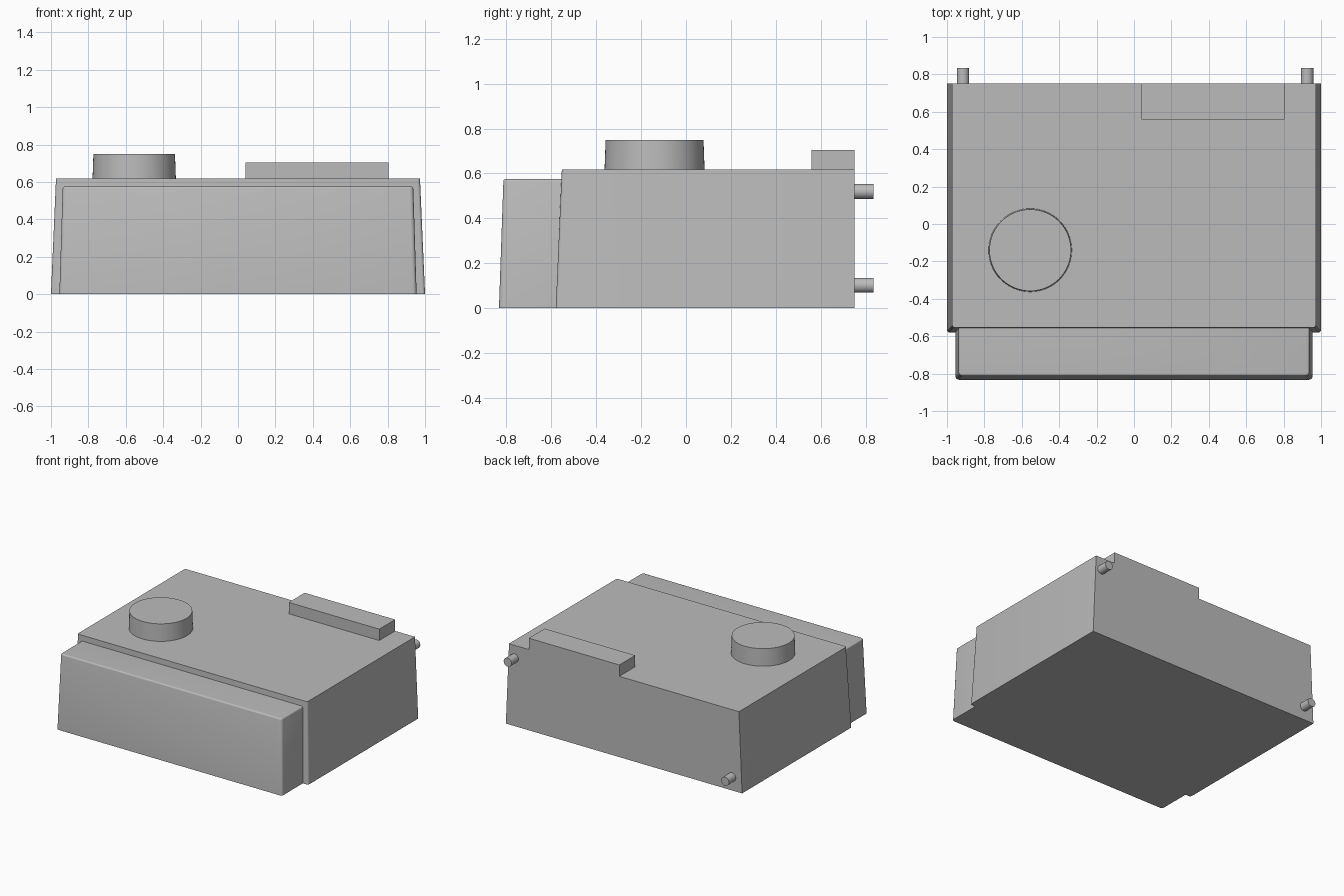
import bpy
import bmesh
from math import radians
from mathutils import Matrix

if "Cube" in bpy.data.objects:
    bpy.data.objects.remove(bpy.data.objects["Cube"])

grey = bpy.data.materials.new("plain_grey")
grey.use_nodes = True
colour = (0.5, 0.5, 0.5, 1)
grey.diffuse_color = colour
grey.node_tree.nodes["Principled BSDF"].inputs["Base Color"].default_value = colour


def finish(name, bm):
    bmesh.ops.recalc_face_normals(bm, faces=bm.faces)
    mesh = bpy.data.meshes.new(name)
    bm.to_mesh(mesh)
    bm.free()
    mesh.materials.append(grey)
    obj = bpy.data.objects.new(name, mesh)
    bpy.context.collection.objects.link(obj)
    bpy.ops.object.select_all(action="DESELECT")
    obj.select_set(True)
    bpy.context.view_layer.objects.active = obj
    bpy.ops.object.shade_smooth_by_angle(angle=radians(30))


def drafted_box(name, x, y_front, y_back, height, draft_x, draft_y, corner=0, rim=0):
    """Box whose sides and front lean inward, with an upright back."""
    bm = bmesh.new()
    bmesh.ops.create_cube(bm, size=1)
    for v in bm.verts:
        top = v.co.z > 0
        side = 1 if v.co.x > 0 else -1
        v.co.x = side * (x - draft_x * top)
        v.co.y = y_back if v.co.y > 0 else y_front + draft_y * top
        v.co.z = height * top
    if corner:
        edges = [e for e in bm.edges
                 if abs(e.verts[0].co.z - e.verts[1].co.z) > height / 2
                 and max(v.co.y for v in e.verts) < y_back - 0.01]
        bmesh.ops.bevel(bm, geom=edges, offset=corner, segments=4,
                        profile=0.5, affect="EDGES")
    if rim:
        edges = [e for e in bm.edges
                 if all(v.co.z > height - 0.001 for v in e.verts)
                 and not all(v.co.y > y_back - 0.001 for v in e.verts)]
        bmesh.ops.bevel(bm, geom=edges, offset=rim, segments=3,
                        profile=0.5, affect="EDGES")
    finish(name, bm)


def cylinder(name, centre, r_base, r_top, depth, along_y=False):
    bm = bmesh.new()
    turn = Matrix.Rotation(radians(-90), 4, "X") if along_y else Matrix()
    bmesh.ops.create_cone(bm, cap_ends=True, segments=64, radius1=r_base,
                          radius2=r_top, depth=depth,
                          matrix=Matrix.Translation(centre) @ turn)
    finish(name, bm)


# Main housing and the lower front section
drafted_box("main_body", 1.0, -0.58, 0.75, 0.618, 0.027, 0.027, corner=0.015)
drafted_box("front_section", 0.955, -0.833, -0.54, 0.575, 0.018, 0.02,
            corner=0.02, rim=0.01)

# Round dial on the top
cylinder("top_dial", (-0.555, -0.14, 0.68), 0.223, 0.218, 0.14)

# Raised block flush with the back
bm = bmesh.new()
bmesh.ops.create_cube(bm, size=1, matrix=Matrix.Translation((0.422, 0.654, 0.655))
                      @ Matrix.Diagonal((0.766, 0.192, 0.1, 1)))
finish("rear_block", bm)

# Locating pegs at opposite corners of the back
for name, x, z in (("upper_peg", 0.926, 0.52), ("lower_peg", -0.914, 0.102)):
    cylinder(name, (x, 0.782, z), 0.033, 0.033, 0.104, along_y=True)
